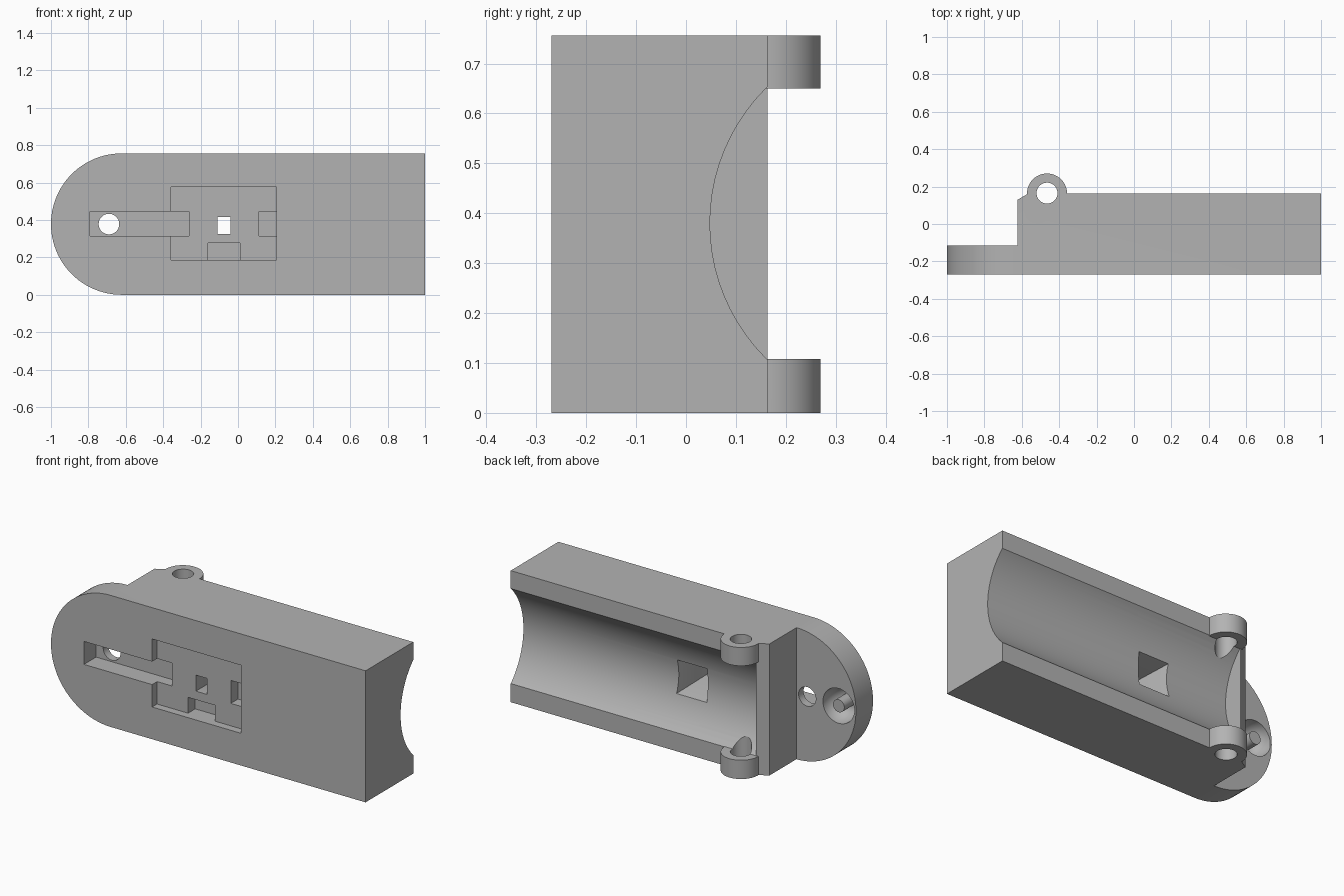
import bpy
import bmesh
from math import cos, sin, pi, radians

cube = bpy.data.objects.get("Cube")
if cube:
    bpy.data.objects.remove(cube, do_unlink=True)

grey = bpy.data.materials.new("plain_grey")
grey.use_nodes = True
COLOUR = (0.45, 0.45, 0.45, 1)
grey.diffuse_color = COLOUR
grey.node_tree.nodes["Principled BSDF"].inputs["Base Color"].default_value = COLOUR

MID = 0.378           # half height of the body
FRONT = -0.27         # front face


def finish(name, bm):
    bmesh.ops.recalc_face_normals(bm, faces=bm.faces)
    mesh = bpy.data.meshes.new(name)
    bm.to_mesh(mesh)
    bm.free()
    mesh.materials.append(grey)
    obj = bpy.data.objects.new(name, mesh)
    bpy.context.collection.objects.link(obj)
    return obj


def loft(name, sections):
    """Closed solid through matching rings of 3D points."""
    bm = bmesh.new()
    rings = [[bm.verts.new(p) for p in ring] for ring in sections]
    for a, b in zip(rings, rings[1:]):
        for i in range(len(a)):
            j = (i + 1) % len(a)
            bm.faces.new((a[i], a[j], b[j], b[i]))
    bm.faces.new(rings[0])
    bm.faces.new(rings[-1])
    return finish(name, bm)


def prism(name, outline, axis, lo, hi):
    """Extrude a 2D outline along x, y or z."""
    place = {"x": lambda u, v, w: (w, u, v),
             "y": lambda u, v, w: (u, w, v),
             "z": lambda u, v, w: (u, v, w)}[axis]
    return loft(name, [[place(u, v, w) for u, v in outline] for w in (lo, hi)])


def rect(x0, x1, z0, z1):
    return [(x0, z0), (x1, z0), (x1, z1), (x0, z1)]


def circle(cx, cy, r, n=64):
    return [(cx + r * cos(2 * pi * i / n), cy + r * sin(2 * pi * i / n)) for i in range(n)]


def combine(target, tool, operation="DIFFERENCE"):
    mod = target.modifiers.new(tool.name, "BOOLEAN")
    mod.operation = operation
    mod.solver = "EXACT"
    mod.object = tool
    bpy.context.view_layer.objects.active = target
    bpy.ops.object.modifier_apply(modifier=mod.name)
    bpy.data.objects.remove(tool, do_unlink=True)


# Body: stepped plan with a chamfered corner, trimmed to a rounded end
plan = [(-1.1, FRONT), (1, FRONT), (1, 0.163), (-0.565, 0.163),
        (-0.622, 0.13), (-0.622, -0.115), (-1.1, -0.115)]
body = prism("holder_body", plan, "z", -0.1, 0.9)
arc = [(-0.622 - MID * sin(pi * i / 48), MID + MID * cos(pi * i / 48)) for i in range(49)]
combine(body, prism("rounded_outline", arc + [(1.2, 0), (1.2, 2 * MID)], "y", -0.5, 0.5), "INTERSECT")

# Round channel along the back, stopped by a thin end wall
combine(body, prism("channel", circle(0.43, MID + 0.002, 0.382, 80), "x", -0.56, 1.2))

# Two hinge lugs and their pin hole
for lo, hi in ((0, 0.108), (0.65, 2 * MID)):
    combine(body, prism("lug", circle(-0.465, 0.163, 0.107), "z", lo, hi), "UNION")
combine(body, prism("pin_hole", circle(-0.465, 0.165, 0.056), "z", -0.1, 0.9))

# Front recess, cable slot and deeper pockets
for name, outline, depth in (
        ("recess", rect(-0.357, 0.207, 0.185, 0.576), 0.045),
        ("slot", rect(-0.79, -0.262, 0.314, 0.446), 0.11),
        ("lower_pocket", rect(-0.16, 0.01, 0.185, 0.276), 0.11),
        ("side_pocket", rect(0.112, 0.207, 0.314, 0.446), 0.11),
        ("small_window", rect(-0.11, -0.04, 0.325, 0.417), 0.2)):
    combine(body, prism(name, outline, "y", -0.4, FRONT + depth))

# Window flare opening into the channel
flare = [(-0.14, rect(-0.11, -0.04, 0.325, 0.417)),
         (0.07, rect(-0.18, 0.018, 0.273, 0.469))]
combine(body, loft("window_flare", [[(x, y, z) for x, z in ring] for y, ring in flare]))

# Screw hole in the flange
combine(body, prism("screw_hole", circle(-0.69, MID, 0.055), "y", -0.4, 0))

# Curved moat around a peg, sunk into the back of the flange
bm = bmesh.new()
DEPTH, INNER, OUTER = 0.1, 0.036, 0.1
section = [(INNER, -0.05), (INNER, -0.115 - DEPTH)]
section += [(INNER + (OUTER - INNER) * sin(t), -0.115 - DEPTH * cos(t))
            for t in (pi / 2 * i / 10 for i in range(1, 11))]
section.append((OUTER, -0.05))
rings = [[bm.verts.new((-0.89 + r * cos(a), y, MID + r * sin(a))) for r, y in section]
         for a in (2 * pi * k / 48 for k in range(48))]
for k, ring in enumerate(rings):
    following = rings[(k + 1) % len(rings)]
    for i in range(len(section)):
        j = (i + 1) % len(section)
        bm.faces.new((ring[i], ring[j], following[j], following[i]))
combine(body, finish("peg_moat", bm))

# Smooth the round surfaces, keep the edges crisp
bpy.ops.object.select_all(action="DESELECT")
body.select_set(True)
bpy.context.view_layer.objects.active = body
bpy.ops.object.shade_smooth_by_angle(angle=radians(30))
